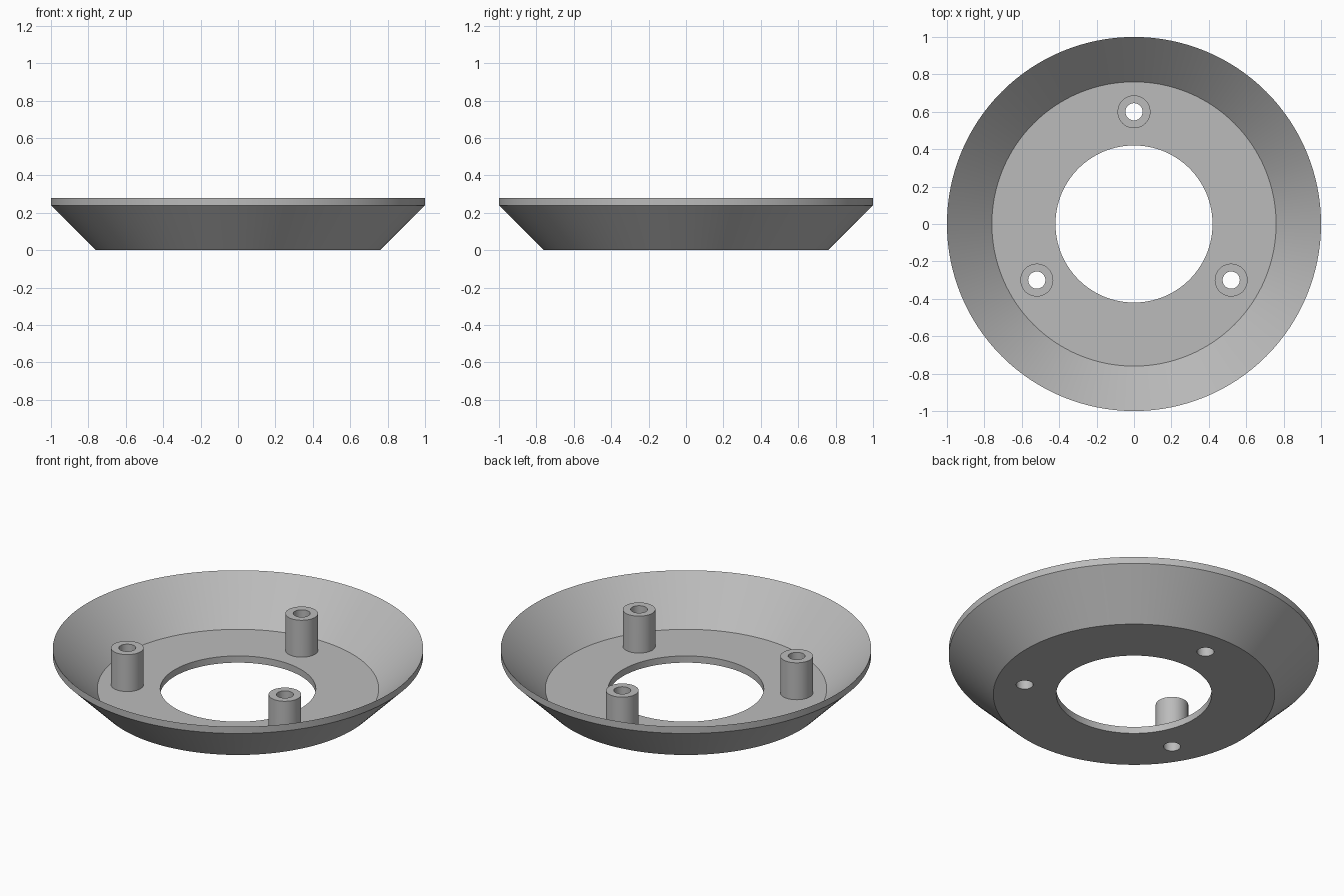
import bpy
import bmesh
from math import radians, sin, cos, tau
from mathutils import Matrix, Vector

if "Cube" in bpy.data.objects:
    bpy.data.objects.remove(bpy.data.objects["Cube"], do_unlink=True)

WALL = 0.04          # floor and rim thickness
POST_TOP = 0.26
POST_RING = 0.6      # distance of posts from the centre

grey = bpy.data.materials.new("grey")
grey.use_nodes = True
grey.diffuse_color = (0.5, 0.5, 0.5, 1)
grey.node_tree.nodes["Principled BSDF"].inputs["Base Color"].default_value = (0.5, 0.5, 0.5, 1)


def add_object(name, bm):
    bmesh.ops.recalc_face_normals(bm, faces=bm.faces)
    mesh = bpy.data.meshes.new(name)
    bm.to_mesh(mesh)
    bm.free()
    mesh.materials.append(grey)
    obj = bpy.data.objects.new(name, mesh)
    bpy.context.collection.objects.link(obj)
    return obj


def lathe(name, profile, steps):
    """Revolve a closed (radius, height) profile around z."""
    bm = bmesh.new()
    rings = [[bm.verts.new((r * cos(tau * i / steps), r * sin(tau * i / steps), z))
              for r, z in profile] for i in range(steps)]
    n = len(profile)
    for i in range(steps):
        a, b = rings[i], rings[(i + 1) % steps]
        for j in range(n):
            k = (j + 1) % n
            bm.faces.new((a[j], b[j], b[k], a[k]))
    return add_object(name, bm)


def three_cylinders(name, radius, bottom, top):
    """Three upright cylinders spaced evenly around the centre."""
    bm = bmesh.new()
    for angle in (90, 210, 330):
        a = radians(angle)
        centre = Vector((POST_RING * cos(a), POST_RING * sin(a), (bottom + top) / 2))
        bmesh.ops.create_cone(bm, cap_ends=True, segments=48, radius1=radius, radius2=radius,
                              depth=top - bottom, matrix=Matrix.Translation(centre))
    return add_object(name, bm)


# Flared dish with a central opening
dish = lathe("flared_dish", [(0.42, 0), (0.76, 0), (1, 0.24), (1, 0.24 + WALL),
                             (0.76, WALL), (0.42, WALL)], 128)

# Screw posts joined to the floor, then drilled right through
posts = three_cylinders("screw_posts", 0.088, WALL / 2, POST_TOP)
drills = three_cylinders("screw_hole_cutters", 0.046, -0.1, 0.5)
bpy.context.view_layer.objects.active = dish
dish.select_set(True)
for tool, operation in ((posts, 'UNION'), (drills, 'DIFFERENCE')):
    tool.hide_render = True
    mod = dish.modifiers.new(tool.name, 'BOOLEAN')
    mod.operation = operation
    mod.solver = 'EXACT'
    mod.object = tool
    bpy.ops.object.modifier_apply(modifier=mod.name)
    bpy.data.objects.remove(tool, do_unlink=True)

# Smooth round walls with crisp edges
bpy.ops.object.select_all(action='DESELECT')
dish.select_set(True)
bpy.ops.object.shade_smooth_by_angle(angle=radians(30))
